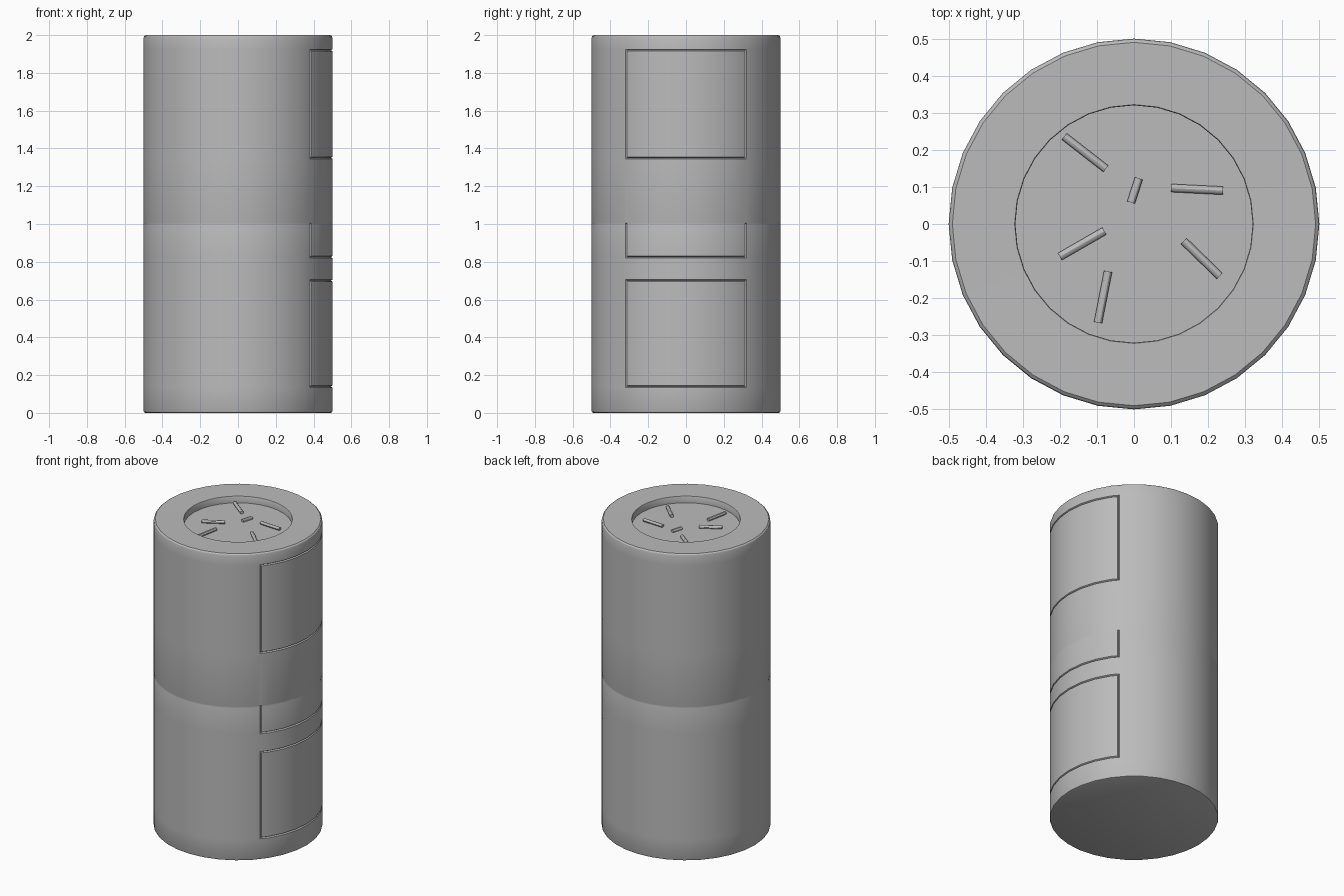
import bpy, bmesh, math
from mathutils import Vector

if "Cube" in bpy.data.objects:
    bpy.data.objects.remove(bpy.data.objects["Cube"])

N = 32
grey = bpy.data.materials.new("plain grey")
grey.diffuse_color = (0.5, 0.5, 0.5, 1)
grey.use_nodes = True
grey.node_tree.nodes["Principled BSDF"].inputs["Base Color"].default_value = grey.diffuse_color


def finish(bm, name):
    bmesh.ops.recalc_face_normals(bm, faces=bm.faces)
    me = bpy.data.meshes.new(name)
    bm.to_mesh(me)
    bm.free()
    ob = bpy.data.objects.new(name, me)
    bpy.context.collection.objects.link(ob)
    me.materials.append(grey)
    bpy.ops.object.select_all(action='DESELECT')
    ob.select_set(True)
    bpy.context.view_layer.objects.active = ob
    bpy.ops.object.shade_smooth_by_angle(angle=math.radians(30))
    return ob


# Column angles: 32 regular sides plus groove columns at the panel edges
edge, da, dz = 39.375, 0.6, 0.005
angles = [360 / N * i - 180 for i in range(N)]
for s in (-1, 1):
    angles += [s * edge - da, s * edge, s * edge + da]
angles.sort()

# Panels on the right side: (bottom, top); the middle one stops at the seam
panels = [(0.14, 0.70), (0.825, 1.0), (1.35, 1.92)]
side_rows = set()
for lo, hi in panels:
    for z in (lo, hi):
        side_rows |= {round(z - dz, 4), z, round(z + dz, 4)}

# Profile (radius, z) from the floor up, over the rim and into the recess
profile = [(0.49, 0.0), (0.497, 0.003), (0.5, 0.01)]
profile += [(0.4988 if z == 1.0 else 0.5, z) for z in sorted(side_rows)]
profile += [(0.5, 1.985), (0.497, 1.994), (0.49, 2.0),
            (0.322, 1.998), (0.32, 1.994), (0.32, 1.955)]


def radius(r, z, a):
    step = 360 / N
    off = (a % step) - step / 2
    r *= math.cos(math.pi / N) / math.cos(math.radians(off))
    for lo, hi in panels:
        on_side = abs(abs(a) - edge) < 0.01 and lo <= z <= hi
        on_end = abs(a) <= edge + 0.01 and (z == lo or (z == hi and hi != 1.0))
        if on_side or on_end:
            r -= 0.008
    return r


# Can body
bm = bmesh.new()
rings = []
for r, z in profile:
    ring = []
    for a in angles:
        rr, t = radius(r, z, a), math.radians(a)
        ring.append(bm.verts.new((rr * math.cos(t), rr * math.sin(t), z)))
    rings.append(ring)
for r0, r1 in zip(rings, rings[1:]):
    for i in range(len(angles)):
        j = (i + 1) % len(angles)
        bm.faces.new((r0[i], r0[j], r1[j], r1[i]))
bm.faces.new(rings[0])
bm.faces.new(rings[-1])
finish(bm, "cylinder_body")

# Small rods lying on the recess floor
rods = [((-0.188, 0.236), (-0.076, 0.149)), ((0.013, 0.123), (-0.008, 0.058)),
        ((0.1, 0.097), (0.24, 0.09)), ((-0.2, -0.088), (-0.08, -0.019)),
        ((0.134, -0.046), (0.231, -0.14)), ((-0.07, -0.128), (-0.097, -0.266))]
for k, (p, q) in enumerate(rods):
    p, q = Vector((*p, 1.963)), Vector((*q, 1.963))
    d = q - p
    bm = bmesh.new()
    bmesh.ops.create_cone(bm, cap_ends=True, segments=12, radius1=0.011,
                          radius2=0.011, depth=d.length)
    m = d.to_track_quat('Z', 'Y').to_matrix().to_4x4()
    m.translation = (p + q) / 2
    bmesh.ops.transform(bm, matrix=m, verts=bm.verts)
    finish(bm, f"floor_rod_{k + 1}")
